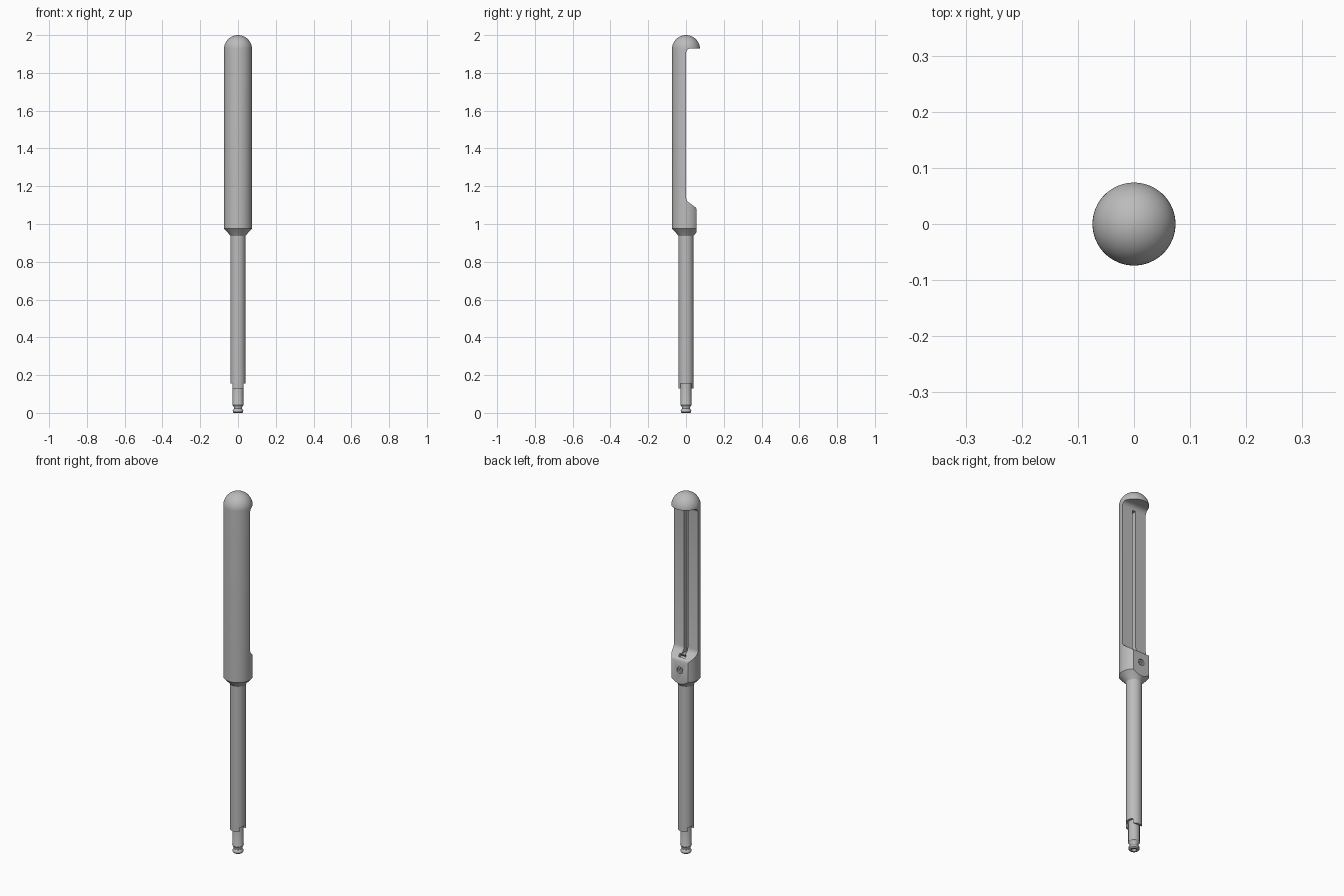
import bpy, bmesh, math
from mathutils import Vector, Matrix

if "Cube" in bpy.data.objects:
    bpy.data.objects.remove(bpy.data.objects["Cube"])

steel = bpy.data.materials.new("steel_grey")
steel.diffuse_color = (0.5, 0.5, 0.5, 1)
steel.use_nodes = True
steel.node_tree.nodes["Principled BSDF"].inputs["Base Color"].default_value = steel.diffuse_color


def make(name, bm):
    bmesh.ops.recalc_face_normals(bm, faces=bm.faces)
    me = bpy.data.meshes.new(name)
    bm.to_mesh(me)
    bm.free()
    me.materials.append(steel)
    ob = bpy.data.objects.new(name, me)
    bpy.context.collection.objects.link(ob)
    return ob


def lathe(name, profile, n=64):
    """Closed solid of revolution from (radius, z) points; both ends on the axis."""
    bm = bmesh.new()
    rings = []
    for r, z in profile:
        if r == 0:
            rings.append([bm.verts.new((0, 0, z))] * n)
        else:
            rings.append([bm.verts.new((r * math.cos(2 * math.pi * i / n),
                                        r * math.sin(2 * math.pi * i / n), z)) for i in range(n)])
    for a, b in zip(rings, rings[1:]):
        for i in range(n):
            j = (i + 1) % n
            quad = list(dict.fromkeys([a[i], a[j], b[j], b[i]]))
            bm.faces.new(quad)
    return make(name, bm)


def prism(name, points, half):
    """Extrude a (y, z) outline along x."""
    bm = bmesh.new()
    face = bm.faces.new([bm.verts.new((-half, y, z)) for y, z in points])
    res = bmesh.ops.extrude_face_region(bm, geom=[face])
    vs = [v for v in res["geom"] if isinstance(v, bmesh.types.BMVert)]
    bmesh.ops.translate(bm, verts=vs, vec=(2 * half, 0, 0))
    return make(name, bm)


def box(name, center, size, tilt=0):
    bm = bmesh.new()
    mat = Matrix.Translation(center) @ Matrix.Rotation(tilt, 4, 'X') @ Matrix.Diagonal((*size, 1))
    bmesh.ops.create_cube(bm, size=1, matrix=mat)
    return make(name, bm)


def rod(name, center, r, depth, along_y=True, n=32):
    bm = bmesh.new()
    mat = Matrix.Translation(center)
    if along_y:
        mat = mat @ Matrix.Rotation(math.pi / 2, 4, 'X')
    bmesh.ops.create_cone(bm, cap_ends=True, segments=n, radius1=r, radius2=r, depth=depth, matrix=mat)
    return make(name, bm)


def cut(target, cutters):
    bpy.context.view_layer.objects.active = target
    for c in cutters:
        m = target.modifiers.new("cut", 'BOOLEAN')
        m.operation, m.solver, m.object = 'DIFFERENCE', 'EXACT', c
        bpy.ops.object.modifier_apply(modifier=m.name)
        bpy.data.objects.remove(c)


def arc(cy, cz, r, a0, a1, n=8):
    return [(cy + r * math.cos(math.radians(a0 + (a1 - a0) * i / n)),
             cz + r * math.sin(math.radians(a0 + (a1 - a0) * i / n))) for i in range(n + 1)]


# Handle: domed cylinder tapering to the shaft
R = 0.074
dome = [(R * math.cos(math.pi / 2 * i / 14), 2 - R + R * math.sin(math.pi / 2 * i / 14)) for i in range(14)]
handle = lathe("handle", [(0, 0.935), (0.039, 0.935), (0.043, 0.942), (R, 0.975)] + dome + [(0, 2)])

# Open half of the handle, with sloped ledge, flat back and hooked top
opening = prism("opening_cutter",
                [(0.0, 1.14), (0.003, 1.127), (0.01, 1.118), (0.052, 1.087), (0.055, 1.08), (0.055, 0.9),
                 (0.2, 0.9), (0.2, 1.93)] + arc(0.026, 1.904, 0.026, 90, 180), 0.2)
slope = -math.atan2(0.031, 0.042)
cut(handle, [
    opening,
    box("groove_cutter", (0, 0, 1.505), (0.022, 0.05, 0.80)),
    box("slot_cutter", (0, 0.032, 1.102), (0.04, 0.018, 0.04), slope),
    rod("screw_hole_cutter", (0, 0.055, 1.03), 0.018, 0.05),
])

# Set screw sunk into the flat back
screw = rod("set_screw", (0, 0.038, 1.03), 0.0178, 0.016)
cut(screw, [rod("socket_cutter", (0, 0.046, 1.03), 0.009, 0.016, n=6)])

# Shaft with a cross slot at its lower end
shaft = lathe("shaft", [(0, 0.13), (0.04, 0.13), (0.04, 0.94), (0, 0.94)])
cut(shaft, [box("cross_slot_cutter", (0, 0, 0.135), (0.2, 0.056, 0.04))])

# Neck and waisted end bead with a small bore
tip = lathe("tip", [(0, 0), (0.022, 0), (0.027, 0.005), (0.028, 0.011), (0.026, 0.016), (0.022, 0.022),
                    (0.022, 0.03), (0.025, 0.036), (0.029, 0.042), (0.029, 0.048), (0.028, 0.05),
                    (0.028, 0.2), (0, 0.2)], 48)
cut(tip, [rod("bore_cutter", (0, 0, 0), 0.012, 0.05, False)])

# Smooth shading with sharp edges kept
for ob in (handle, screw, shaft, tip):
    bpy.ops.object.select_all(action='DESELECT')
    ob.select_set(True)
    bpy.context.view_layer.objects.active = ob
    bpy.ops.object.shade_smooth_by_angle(angle=math.radians(30))
